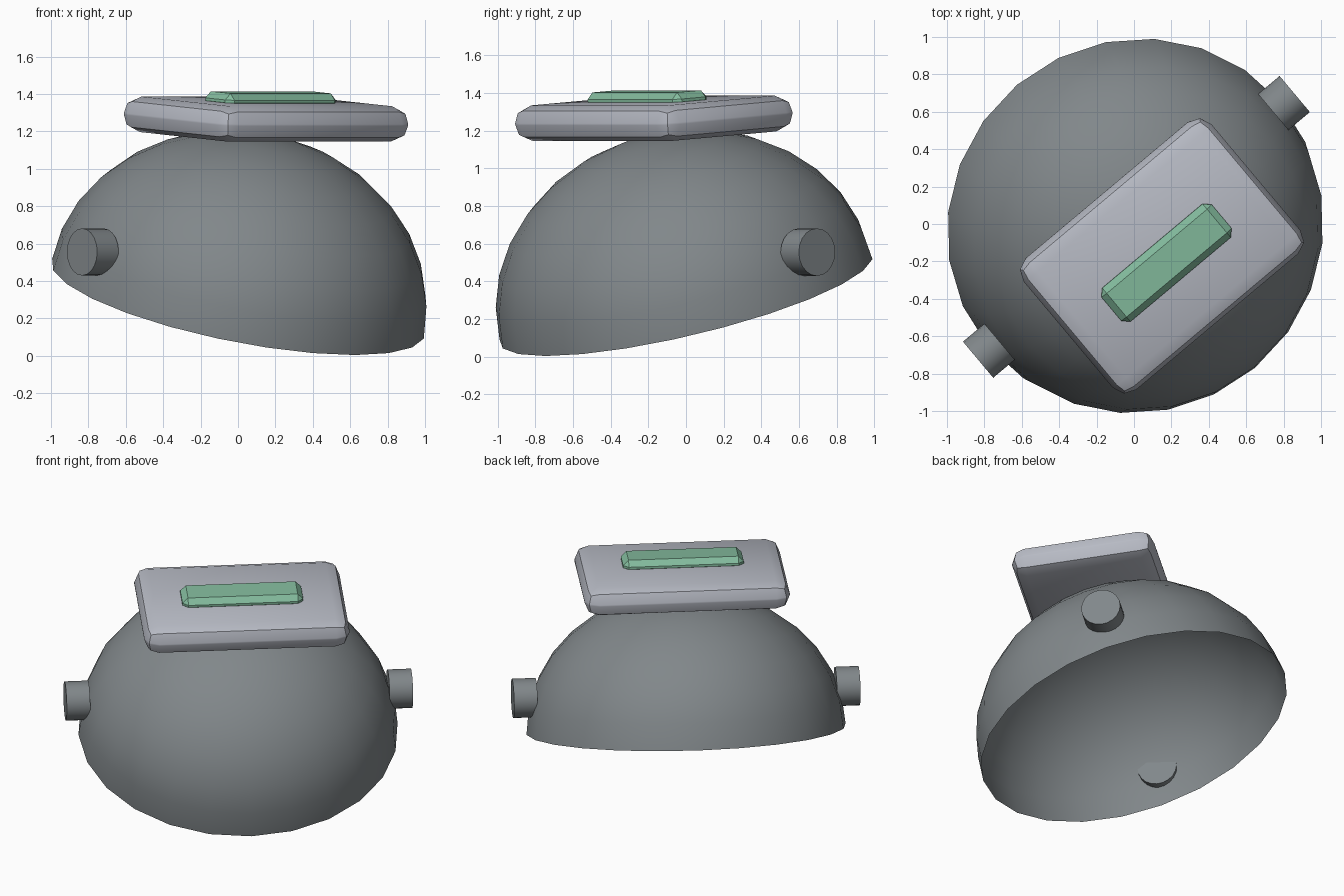
import bpy, bmesh, math
from mathutils import Matrix, Vector

cube = bpy.data.objects.get("Cube")
if cube:
    bpy.data.objects.remove(cube, do_unlink=True)

# Whole model is turned on its vertical axis; parts are laid out with front = -y
TURN = Matrix.Rotation(math.radians(40), 4, 'Z')


def material(name, color):
    m = bpy.data.materials.new(name)
    m.use_nodes = True
    m.diffuse_color = (*color, 1)
    m.node_tree.nodes["Principled BSDF"].inputs["Base Color"].default_value = (*color, 1)
    return m


dark_grey = material("dark grey", (0.22, 0.243, 0.255))
light_grey = material("light grey", (0.48, 0.50, 0.56))
green = material("soft green", (0.23, 0.50, 0.34))


def make(name, bm, mat, loc, tilt=0.0):
    mesh = bpy.data.meshes.new(name)
    bm.to_mesh(mesh)
    bm.free()
    ob = bpy.data.objects.new(name, mesh)
    bpy.context.collection.objects.link(ob)
    mesh.materials.append(mat)
    ob.matrix_world = (TURN @ Matrix.Translation(loc)
                       @ Matrix.Rotation(math.radians(tilt), 4, 'X'))
    bpy.ops.object.select_all(action='DESELECT')
    ob.select_set(True)
    bpy.context.view_layer.objects.active = ob
    bpy.ops.object.shade_smooth_by_angle(angle=math.radians(30))
    return ob


def bevelled_box(name, size, width, segments, mat, loc, tilt):
    bm = bmesh.new()
    bmesh.ops.create_cube(bm, size=1)
    bmesh.ops.scale(bm, vec=size, verts=bm.verts)
    bmesh.ops.bevel(bm, geom=bm.edges[:], offset=width, segments=segments,
                    profile=0.5, affect='EDGES')
    return make(name, bm, mat, loc, tilt)


# Open, slightly flattened dome leaning forward
bm = bmesh.new()
bmesh.ops.create_uvsphere(bm, u_segments=24, v_segments=16, radius=1)
low = [v for v in bm.verts if v.co.z < -0.01]
bmesh.ops.delete(bm, geom=low, context='VERTS')
bmesh.ops.scale(bm, vec=(1.018, 1.018, 0.89), verts=bm.verts)
make("dome", bm, dark_grey, (0, 0, 0.305), 17.2)

# Side bolts through the dome wall
for name, side in (("left_bolt", 1), ("right_bolt", -1)):
    bm = bmesh.new()
    bmesh.ops.create_cone(bm, cap_ends=True, segments=20, radius1=0.126,
                          radius2=0.126, depth=0.15,
                          matrix=Matrix.Rotation(math.pi / 2, 4, 'Y'))
    make(name, bm, dark_grey, (side * 1.03, -0.02, 0.555))

# Top plate and the raised panel on it
bevelled_box("top_plate", (1.31, 0.92, 0.19), 0.09, 2, light_grey,
             (0.005, -0.227, 1.265), 4)
bevelled_box("raised_panel", (0.77, 0.235, 0.085), 0.035, 1, green,
             (0, -0.27, 1.366), 4)
